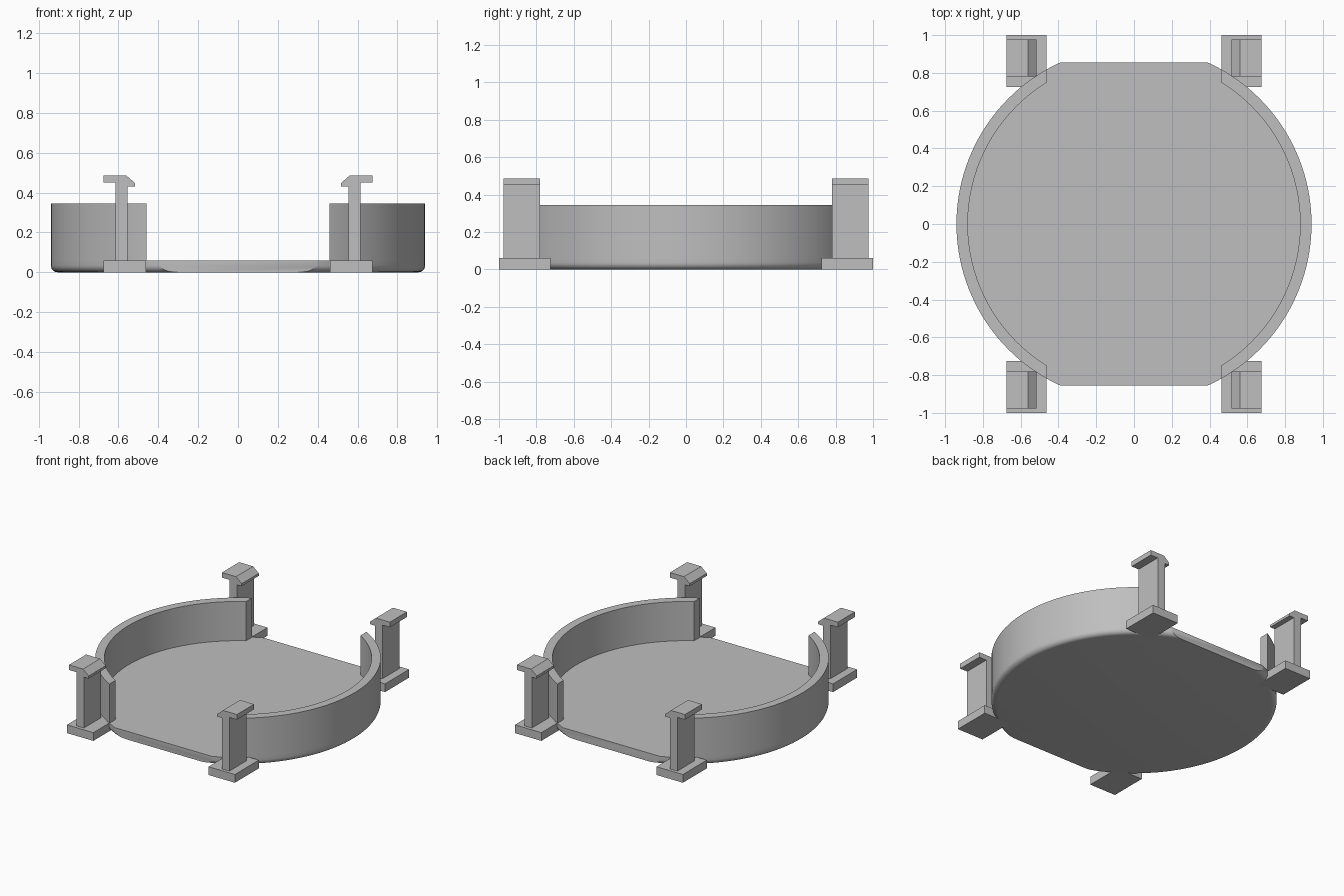
import bpy, bmesh
from math import sin, cos, pi, radians

old = bpy.data.objects.get("Cube")
if old:
    bpy.data.objects.remove(old, do_unlink=True)

SEGMENTS = 128
OUTER, INNER = 0.94, 0.88      # rim radii
FLOOR, RIM_TOP = 0.06, 0.345   # heights
FILLET = 0.035

grey = bpy.data.materials.new("plain grey")
grey.use_nodes = True
grey.diffuse_color = (0.52, 0.52, 0.52, 1)
grey.node_tree.nodes["Principled BSDF"].inputs["Base Color"].default_value = grey.diffuse_color


def finish(bm, name, smooth=False):
    bmesh.ops.recalc_face_normals(bm, faces=bm.faces)
    mesh = bpy.data.meshes.new(name)
    bm.to_mesh(mesh)
    bm.free()
    mesh.materials.append(grey)
    obj = bpy.data.objects.new(name, mesh)
    bpy.context.collection.objects.link(obj)
    if smooth:
        bpy.ops.object.select_all(action="DESELECT")
        obj.select_set(True)
        bpy.context.view_layer.objects.active = obj
        bpy.ops.object.shade_smooth_by_angle(angle=radians(30))
    return obj


def lathe(profile, closed):
    """Revolve (radius, z) points about z; open profiles get flat caps."""
    bm = bmesh.new()
    angles = [2 * pi * i / SEGMENTS for i in range(SEGMENTS)]
    rings = [[bm.verts.new((r * cos(a), r * sin(a), z)) for a in angles] for r, z in profile]
    pairs = list(zip(rings, rings[1:]))
    if closed:
        pairs.append((rings[-1], rings[0]))
    else:
        bm.faces.new(rings[0])
        bm.faces.new(rings[-1])
    for low, high in pairs:
        for i in range(SEGMENTS):
            j = (i + 1) % SEGMENTS
            bm.faces.new((low[i], low[j], high[j], high[i]))
    return bm


def trim(bm, point, outward):
    """Cut away everything beyond a plane and close the cut."""
    cut = bmesh.ops.bisect_plane(bm, geom=bm.verts[:] + bm.edges[:] + bm.faces[:], dist=1e-5,
                                 plane_co=point, plane_no=outward, clear_outer=True)
    edges = [e for e in cut["geom_cut"] if isinstance(e, bmesh.types.BMEdge)]
    bmesh.ops.edgeloop_fill(bm, edges=edges)


def prism(profile, y0, y1, name):
    """Extrude an (x, z) outline along y."""
    bm = bmesh.new()
    face = bm.faces.new([bm.verts.new((x, y0, z)) for x, z in profile])
    moved = bmesh.ops.extrude_face_region(bm, geom=[face])["geom"]
    bmesh.ops.translate(bm, vec=(0, y1 - y0, 0),
                        verts=[v for v in moved if isinstance(v, bmesh.types.BMVert)])
    return finish(bm, name)


# Round floor with a filleted underside and two flat edges
steps = 6
curve = [(OUTER - FILLET + FILLET * sin(t), FILLET - FILLET * cos(t))
         for t in (pi / 2 * i / steps for i in range(steps + 1))]
tray = lathe(curve + [(OUTER, FLOOR)], closed=False)
for s in (1, -1):
    trim(tray, (0, 0.855 * s, 0), (0, s, 0))
finish(tray, "tray_floor", smooth=True)

# Curved side walls
for s, side in ((1, "left"), (-1, "right")):
    wall = lathe([(INNER, FLOOR), (OUTER, FLOOR), (OUTER, RIM_TOP), (INNER, RIM_TOP)], closed=True)
    trim(wall, (0.46 * s, 0, 0), (-s, 0, 0))
    finish(wall, side + "_wall", smooth=True)

# Four clips: foot block plus a post with a hooked head
foot = [(0.463, 0), (0.675, 0), (0.675, FLOOR), (0.463, FLOOR)]
hook = [(0.555, FLOOR), (0.615, FLOOR), (0.615, 0.45), (0.675, 0.45), (0.675, 0.487),
        (0.562, 0.487), (0.517, 0.448), (0.517, 0.43), (0.555, 0.43)]
for sx, side in ((1, "left"), (-1, "right")):
    for sy, end in ((1, "back"), (-1, "front")):
        label = end + "_" + side
        prism([(x * sx, z) for x, z in foot], 0.725 * sy, sy, label + "_clip_foot")
        prism([(x * sx, z) for x, z in hook], 0.78 * sy, 0.977 * sy, label + "_clip_hook")
